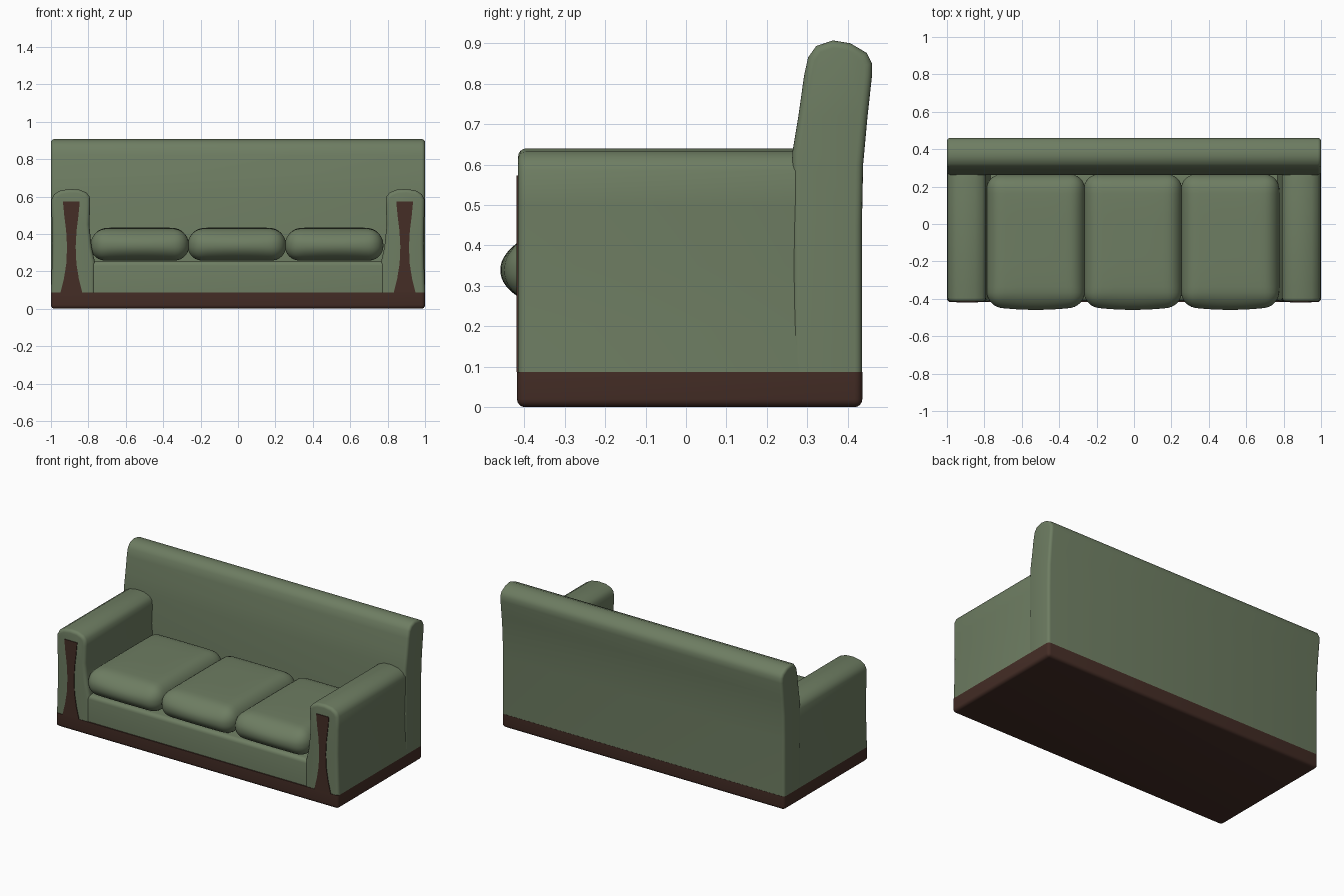
import bpy, bmesh, math
from mathutils import Vector

if "Cube" in bpy.data.objects:
    bpy.data.objects.remove(bpy.data.objects["Cube"], do_unlink=True)


def material(name, rgb):
    mat = bpy.data.materials.new(name)
    mat.use_nodes = True
    color = (*rgb, 1)
    mat.diffuse_color = color
    mat.node_tree.nodes["Principled BSDF"].inputs["Base Color"].default_value = color
    return mat


FABRIC = material("sage fabric", (0.155, 0.205, 0.122))
WOOD = material("dark wood", (0.058, 0.026, 0.019))
SKIRT = 0.087  # height of the wooden plinth


def finish(bm, name, mat, angle=40):
    bmesh.ops.recalc_face_normals(bm, faces=bm.faces)
    mesh = bpy.data.meshes.new(name)
    bm.to_mesh(mesh)
    bm.free()
    mesh.materials.append(mat)
    obj = bpy.data.objects.new(name, mesh)
    bpy.context.collection.objects.link(obj)
    bpy.ops.object.select_all(action="DESELECT")
    obj.select_set(True)
    bpy.context.view_layer.objects.active = obj
    bpy.ops.object.shade_smooth_by_angle(angle=math.radians(angle))
    return obj


def extrude(name, mat, profile, place, start, end, radius=0.0, flat_z=None):
    """Sweep a closed profile from start to end, rounding its sharp edges."""
    bm = bmesh.new()
    rings = [[bm.verts.new(place(a, b, t)) for a, b in profile] for t in (start, end)]
    bm.faces.new(rings[0])
    bm.faces.new(rings[1][::-1])
    n = len(profile)
    for i in range(n):
        j = (i + 1) % n
        bm.faces.new((rings[0][i], rings[1][i], rings[1][j], rings[0][j]))
    bmesh.ops.recalc_face_normals(bm, faces=bm.faces)
    if radius:
        sharp = [e for e in bm.edges if e.calc_face_angle(0) > 0.8 and not
                 (flat_z is not None and all(abs(v.co.z - flat_z) < 1e-4 for v in e.verts))]
        bmesh.ops.bevel(bm, geom=sharp, offset=radius, segments=4, profile=0.5,
                        affect="EDGES", clamp_overlap=True)
    return finish(bm, name, mat)


def along_x(a, b, t):
    return (t, a, b)


def along_y(a, b, t):
    return (a, t, b)


# Plinth: rounded underneath, flush with the upholstery on top
extrude("plinth", WOOD, [(-0.418, 0), (0.436, 0), (0.436, SKIRT), (-0.418, SKIRT)],
        along_x, -1, 1, 0.02, SKIRT)

# Seat base
extrude("seat_base", FABRIC, [(-0.411, SKIRT), (0.3, SKIRT), (0.3, 0.255), (-0.411, 0.255)],
        along_x, -0.85, 0.85, 0.025, SKIRT)

# Backrest with a rolled top
back = [(0.435, SKIRT), (0.435, 0.45), (0.438, 0.6), (0.449, 0.72), (0.46, 0.82),
        (0.46, 0.85), (0.447, 0.876), (0.406, 0.9), (0.363, 0.907), (0.322, 0.893),
        (0.302, 0.865), (0.292, 0.82), (0.278, 0.72), (0.263, 0.63), (0.263, SKIRT)]
extrude("backrest", FABRIC, back, along_x, -1, 1, 0.018, SKIRT)

# Arms and their wooden front trims
arm = [(1, SKIRT), (0.996, 0.2), (0.993, 0.35), (0.996, 0.5), (0.996, 0.585),
       (0.982, 0.613), (0.95, 0.632), (0.9, 0.64), (0.85, 0.637), (0.812, 0.622),
       (0.793, 0.6), (0.79, 0.56), (0.795, 0.45), (0.783, 0.33), (0.765, 0.25),
       (0.765, SKIRT)]
half_trim = [(0.058, SKIRT), (0.04, 0.16), (0.027, 0.24), (0.023, 0.33),
             (0.028, 0.42), (0.038, 0.5), (0.045, 0.573)]
trim = half_trim + [(-a, b) for a, b in reversed(half_trim)]
for side, label in ((1, "left"), (-1, "right")):
    extrude(label + "_arm", FABRIC, [(side * a, b) for a, b in arm],
            along_y, -0.415, 0.38, 0.02, SKIRT)
    extrude(label + "_arm_trim", WOOD, [(side * 0.891 + a, b) for a, b in trim],
            along_y, -0.419, -0.412)


def cushion(name, center, half, radius):
    """Pillow: a rounded box with swollen top and front."""
    bm = bmesh.new()
    bmesh.ops.create_cube(bm, size=2)
    bmesh.ops.subdivide_edges(bm, edges=bm.edges[:], cuts=23, use_grid_fill=True)
    for v in bm.verts:
        u = v.co.copy()
        # denser sampling towards the rounded rims
        p = Vector([math.sin(c * math.pi / 2) * h for c, h in zip(u, half)])
        core = Vector([max(r - h, min(h - r, c)) for c, h, r in zip(p, half, (radius,) * 3)])
        offset = p - core
        if offset.length > 1e-6:
            p = core + offset.normalized() * radius
        nx, ny, nz = (c / h for c, h in zip(p, half))
        crown = (1 - nx ** 4) * (1 - ny ** 4)
        p.z += 0.014 * crown * max(nz, 0)
        p.y -= 0.02 * (1 - nx ** 2) * (1 - nz ** 2) * max(-ny, 0)
        v.co = p + Vector(center)
    return finish(bm, name, FABRIC, 60)


# Three seat cushions side by side
for label, x in (("right", -0.525), ("middle", -0.006), ("left", 0.514)):
    cushion(label + "_seat_cushion", (x, -0.087, 0.339), (0.263, 0.352, 0.082), 0.079)
